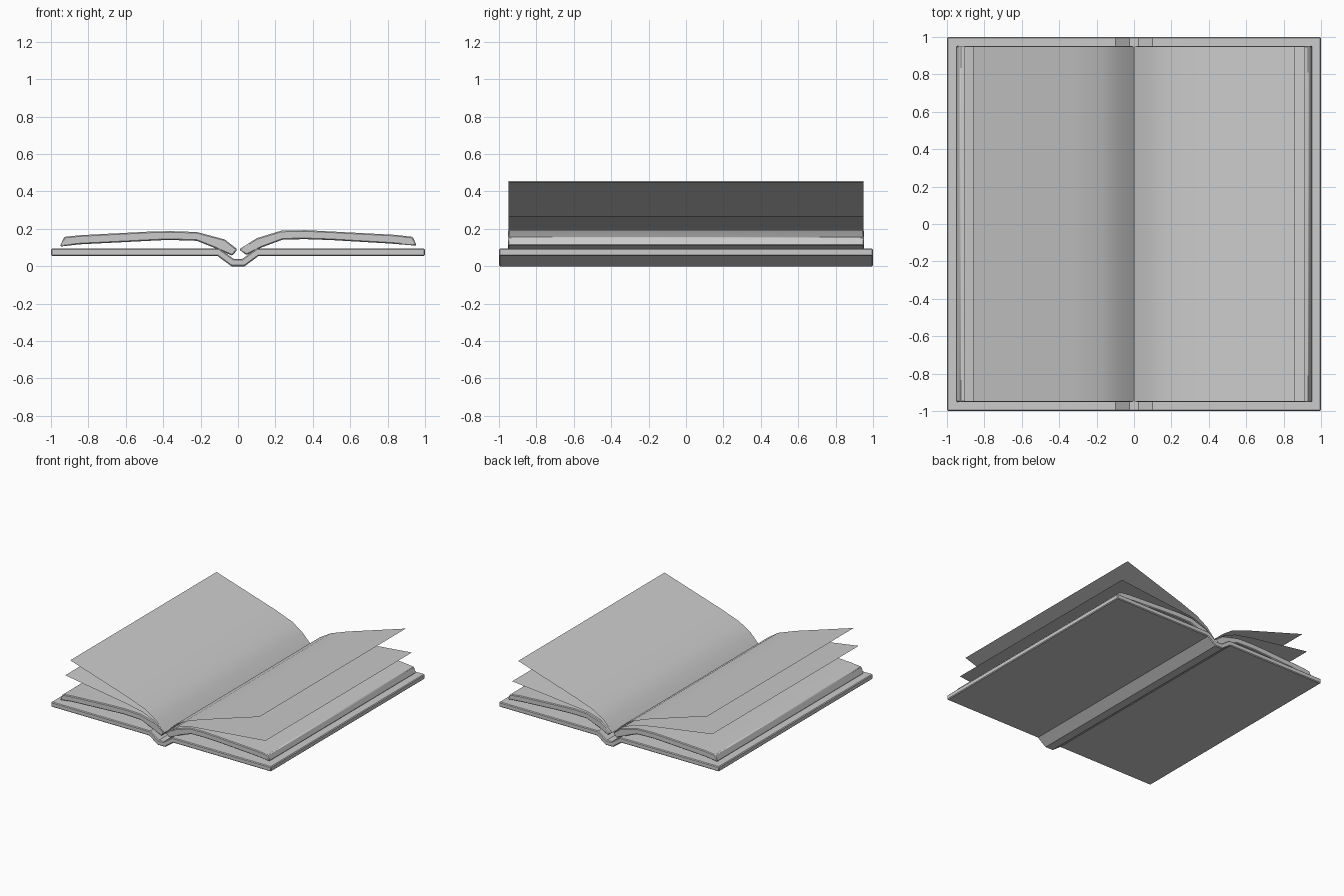
import bpy, bmesh, math

if "Cube" in bpy.data.objects:
    bpy.data.objects.remove(bpy.data.objects["Cube"])


def extrude_profile(name, pts, half, closed=True, bevel=0.0):
    """Sweep an x/z profile along y from -half to half."""
    bm = bmesh.new()
    front = [bm.verts.new((x, -half, z)) for x, z in pts]
    back = [bm.verts.new((x, half, z)) for x, z in pts]
    n = len(pts)
    for i in range(n if closed else n - 1):
        j = (i + 1) % n
        bm.faces.new((front[i], front[j], back[j], back[i]))
    if closed:
        bm.faces.new(front[::-1])
        bm.faces.new(back)
        bmesh.ops.recalc_face_normals(bm, faces=bm.faces)
    else:
        # sheets face upward
        for f in bm.faces:
            f.normal_update()
            if f.normal.z < 0:
                f.normal_flip()
    mesh = bpy.data.meshes.new(name)
    bm.to_mesh(mesh)
    bm.free()
    ob = bpy.data.objects.new(name, mesh)
    bpy.context.collection.objects.link(ob)
    if bevel:
        mod = ob.modifiers.new("edge_bevel", 'BEVEL')
        mod.width = bevel
        mod.segments = 1
        mod.limit_method = 'ANGLE'
        mod.angle_limit = math.radians(50)
    return ob


def smooth(ob, angle=35):
    bpy.ops.object.select_all(action='DESELECT')
    bpy.context.view_layer.objects.active = ob
    ob.select_set(True)
    bpy.ops.object.shade_smooth_by_angle(angle=math.radians(angle))


# Cover: two boards joined by a dropped spine
under = [(0.035, 0.0), (0.11, 0.055), (1.0, 0.055)]
upper = [(1.0, 0.095), (0.1, 0.095), (0.023, 0.04)]
half_cover = under + upper
cover = half_cover + [(-x, z) for x, z in reversed(half_cover)]
extrude_profile("cover", cover, 1.0, bevel=0.006)

# Page blocks
left_block = [(-0.003, 0.09), (-0.07, 0.143), (-0.22, 0.183), (-0.36, 0.188),
              (-0.48, 0.185), (-0.845, 0.166), (-0.93, 0.157), (-0.952, 0.105),
              (-0.85, 0.117), (-0.375, 0.141), (-0.22, 0.136), (-0.13, 0.1),
              (-0.03, 0.056)]
right_block = [(0.005, 0.09), (0.1, 0.15), (0.23, 0.19), (0.36, 0.193),
               (0.5, 0.186), (0.84, 0.168), (0.935, 0.157), (0.955, 0.11),
               (0.82, 0.121), (0.5, 0.14), (0.36, 0.145), (0.24, 0.143),
               (0.13, 0.102), (0.045, 0.06)]
smooth(extrude_profile("left_page_block", left_block, 0.953, bevel=0.006))
smooth(extrude_profile("right_page_block", right_block, 0.953, bevel=0.006))

# Loose sheets lifting off the blocks
sheets = {
    "left_upper_sheet": [(-0.003, 0.09), (-0.08, 0.168), (-0.17, 0.23),
                         (-0.33, 0.289), (-0.86, 0.455)],
    "left_lower_sheet": [(-0.003, 0.09), (-0.09, 0.158), (-0.2, 0.205),
                         (-0.35, 0.235), (-0.905, 0.32)],
    "right_upper_sheet": [(0.004, 0.09), (0.08, 0.17), (0.18, 0.23),
                          (0.33, 0.284), (0.86, 0.45)],
    "right_lower_sheet": [(0.004, 0.09), (0.1, 0.16), (0.22, 0.2),
                          (0.36, 0.214), (0.915, 0.268)],
}
for name, pts in sheets.items():
    smooth(extrude_profile(name, pts, 0.95, closed=False))
